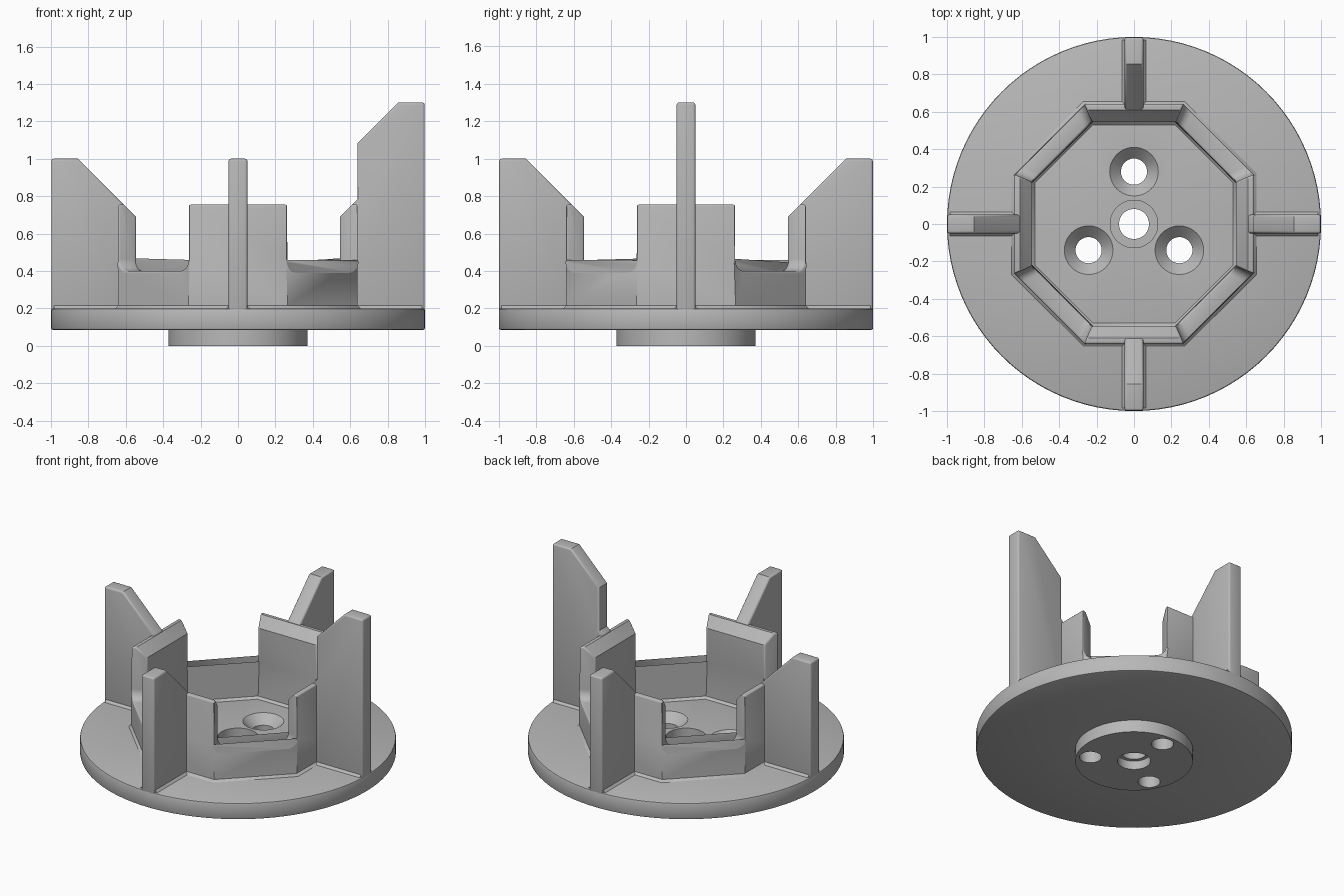
import bpy, bmesh
from math import sin, cos, tan, pi, radians
from mathutils import Matrix, Vector

cube = bpy.data.objects.get("Cube")
if cube:
    bpy.data.objects.remove(cube, do_unlink=True)

grey = bpy.data.materials.new("plain grey")
grey.use_nodes = True
grey.diffuse_color = (0.48, 0.48, 0.48, 1)
grey.node_tree.nodes["Principled BSDF"].inputs["Base Color"].default_value = (0.48, 0.48, 0.48, 1)


def finish(name, bm):
    """Weld a bmesh and turn it into a named object."""
    bmesh.ops.remove_doubles(bm, verts=bm.verts, dist=0.0001)
    bmesh.ops.recalc_face_normals(bm, faces=bm.faces)
    mesh = bpy.data.meshes.new(name)
    bm.to_mesh(mesh)
    bm.free()
    mesh.materials.append(grey)
    obj = bpy.data.objects.new(name, mesh)
    bpy.context.collection.objects.link(obj)
    return obj


def activate(obj):
    bpy.ops.object.select_all(action='DESELECT')
    obj.select_set(True)
    bpy.context.view_layer.objects.active = obj


def smooth(obj, bevel=0):
    """Round the sharp edges, then shade smoothly."""
    activate(obj)
    if bevel:
        mod = obj.modifiers.new("rounding", 'BEVEL')
        mod.width, mod.segments = bevel, 3
        mod.limit_method, mod.angle_limit = 'ANGLE', radians(50)
        mod.use_clamp_overlap = False
        bpy.ops.object.modifier_apply(modifier=mod.name)
    bpy.ops.object.shade_smooth_by_angle(angle=radians(35))


def face(bm, points):
    return bm.faces.new([bm.verts.new(p) for p in points])


def lathe(name, profile, steps, centre=(0, 0)):
    """Spin a closed (radius, z) profile around a vertical axis."""
    bm = bmesh.new()
    turn = 2 * pi / steps
    for i in range(steps):
        for (r, z), (q, w) in zip(profile, profile[1:] + profile[:1]):
            corners = [(r, z, i), (q, w, i), (q, w, i + 1), (r, z, i + 1)]
            pts = []
            for rad, h, n in corners:
                p = Vector((centre[0] + rad * cos(n * turn), centre[1] + rad * sin(n * turn), h))
                if not pts or (p - pts[-1]).length > 1e-6:
                    pts.append(p)
            if (pts[0] - pts[-1]).length < 1e-6:
                pts.pop()
            if len(pts) > 2:
                face(bm, pts)
    return finish(name, bm)


def prism(name, outline, offset, angle):
    """Extrude a planar outline and turn it about z."""
    bm = bmesh.new()
    flat = face(bm, outline)
    ext = bmesh.ops.extrude_face_region(bm, geom=[flat])
    moved = [g for g in ext["geom"] if isinstance(g, bmesh.types.BMVert)]
    bmesh.ops.translate(bm, verts=moved, vec=offset)
    bmesh.ops.rotate(bm, verts=bm.verts, cent=(0, 0, 0), matrix=Matrix.Rotation(angle, 3, 'Z'))
    return finish(name, bm)


# Round base with its hub and stepped centre bore
base = lathe("base_plate", [
    (0.105, 0), (0.372, 0), (0.372, 0.085), (0.99, 0.085), (0.997, 0.088), (1, 0.095),
    (1, 0.19), (0.997, 0.197), (0.99, 0.2), (0.127, 0.2), (0.127, 0.14),
    (0.08, 0.14), (0.08, 0.06), (0.105, 0.06)], 96)

# Three countersunk screw holes
for i in range(3):
    a = pi / 2 + i * 2 * pi / 3
    cutter = lathe("screw_cutter", [(0, -0.1), (0.07, -0.1), (0.07, 0.14), (0.13, 0.2),
                                    (0.13, 0.3), (0, 0.3)], 40, (0.28 * cos(a), 0.28 * sin(a)))
    cutter.hide_render = True
    activate(base)
    cut = base.modifiers.new("screw_hole", 'BOOLEAN')
    cut.operation, cut.solver, cut.object = 'DIFFERENCE', 'EXACT', cutter
    bpy.ops.object.modifier_apply(modifier=cut.name)
    bpy.data.objects.remove(cutter, do_unlink=True)
smooth(base)

# Octagonal wall: tall sides on the axes, low sides with filleted ends between
OUTER, INNER, FOOT = 0.64, 0.545, 0.015
FLOOR, LOW, HIGH, FILLET = 0.2, 0.4, 0.755, 0.065
SUNK = FLOOR - 0.03
bm = bmesh.new()
arc = [(-1 + 0.245 * (1 - cos(t)), LOW + FILLET * (1 - sin(t)))
       for t in [i * pi / 12 for i in range(7)]]
low_edge = arc + [(-s, z) for s, z in reversed(arc)]

for k in range(8):
    turn = Matrix.Rotation(k * pi / 4, 3, 'Z')

    def at(apothem, s, z):
        return turn @ Vector((apothem, apothem * tan(pi / 8) * s, z))

    def strip(a, z, b, w, s=-1, t=1):
        face(bm, [at(a, s, z), at(a, t, z), at(b, t, w), at(b, s, w)])

    # flared feet and underside
    for a, d in ((OUTER, FOOT), (INNER, -FOOT)):
        strip(a, FLOOR + FOOT, a + d, FLOOR)
        strip(a + d, FLOOR, a + d, SUNK)
    strip(OUTER + FOOT, SUNK, INNER - FOOT, SUNK)

    joint = LOW + FILLET
    if k % 2:
        for a in (OUTER, INNER):
            face(bm, [at(a, 1, FLOOR + FOOT), at(a, -1, FLOOR + FOOT)]
                 + [at(a, s, z) for s, z in low_edge])
        for (s, z), (t, w) in zip(low_edge, low_edge[1:]):
            face(bm, [at(OUTER, s, z), at(OUTER, t, w), at(INNER, t, w), at(INNER, s, z)])
    else:
        ridge, lip = INNER + 0.065, HIGH - 0.065
        for a, top in ((OUTER, HIGH), (INNER, lip)):
            face(bm, [at(a, s, z) for s, z in (
                (-1, FLOOR + FOOT), (1, FLOOR + FOOT), (1, joint), (1, top), (-1, top), (-1, joint))])
        strip(OUTER, HIGH, ridge, HIGH)
        strip(ridge, HIGH, INNER, lip)
        for s in (-1, 1):
            face(bm, [at(OUTER, s, joint), at(OUTER, s, HIGH), at(ridge, s, HIGH),
                      at(INNER, s, lip), at(INNER, s, joint)])
smooth(finish("octagon_wall", bm), 0.01)

# Four radial fins, the one on the left side taller than the others
short = [(0.612, 0.757), (0.855, 1.0), (0.998, 1.0)]
tall = [(0.612, 0.757), (0.64, 0.785), (0.64, 1.085), (0.855, 1.3), (0.998, 1.3)]
for i, side in enumerate(("left", "back", "right", "front")):
    outline = [(0.998, 0.18), (0.612, 0.18)] + (short if i else tall)
    fin = prism(side + "_fin", [(x, -0.05, z) for x, z in outline], (0, 0.1, 0), i * pi / 2)
    smooth(fin, 0.012)
    # sloped foot where the fin meets the base
    section = [(-0.065, 0.19), (0.065, 0.19), (0.065, 0.2), (0.05, 0.215),
               (-0.05, 0.215), (-0.065, 0.2)]
    prism(side + "_fin_foot", [(0.62, y, z) for y, z in section], (0.365, 0, 0), i * pi / 2)
